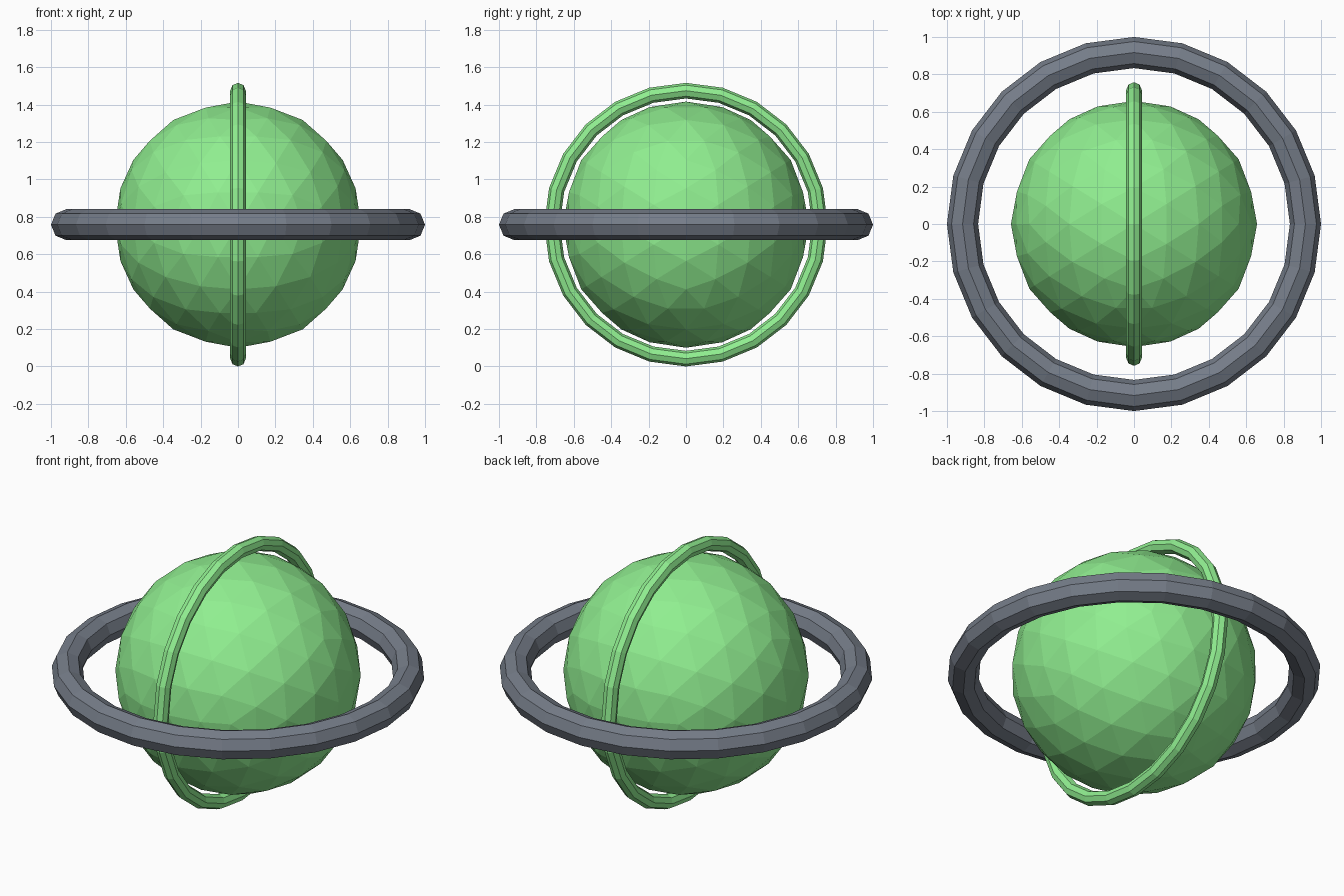
import bpy
from math import radians

if "Cube" in bpy.data.objects:
    bpy.data.objects.remove(bpy.data.objects["Cube"])

CENTRE_Z = 0.758


def material(name, rgb):
    mat = bpy.data.materials.new(name)
    mat.diffuse_color = (*rgb, 1.0)
    mat.use_nodes = True
    mat.node_tree.nodes["Principled BSDF"].inputs["Base Color"].default_value = mat.diffuse_color
    return mat


green = material("light_green", (0.279, 0.855, 0.279))
slate = material("slate_grey", (0.18, 0.205, 0.25))


def finish(name, mat):
    obj = bpy.context.object
    obj.name = name
    obj.data.materials.append(mat)
    bpy.ops.object.shade_flat()


def ring(name, major, minor, mat, rotation=(0, 0, 0)):
    bpy.ops.mesh.primitive_torus_add(
        major_segments=24, minor_segments=8, major_radius=major,
        minor_radius=minor, location=(0, 0, CENTRE_Z), rotation=rotation)
    finish(name, mat)


# Faceted globe, turned so an icosahedron edge lies across each axis
bpy.ops.mesh.primitive_ico_sphere_add(
    subdivisions=3, radius=0.658, location=(0, 0, CENTRE_Z),
    rotation=(0, radians(58.2825), 0))
finish("globe", green)

# Wide level ring and slim upright ring
ring("level_ring", 0.9167, 0.0833, slate)
ring("upright_ring", 0.7163, 0.0417, green, (0, radians(90), 0))
